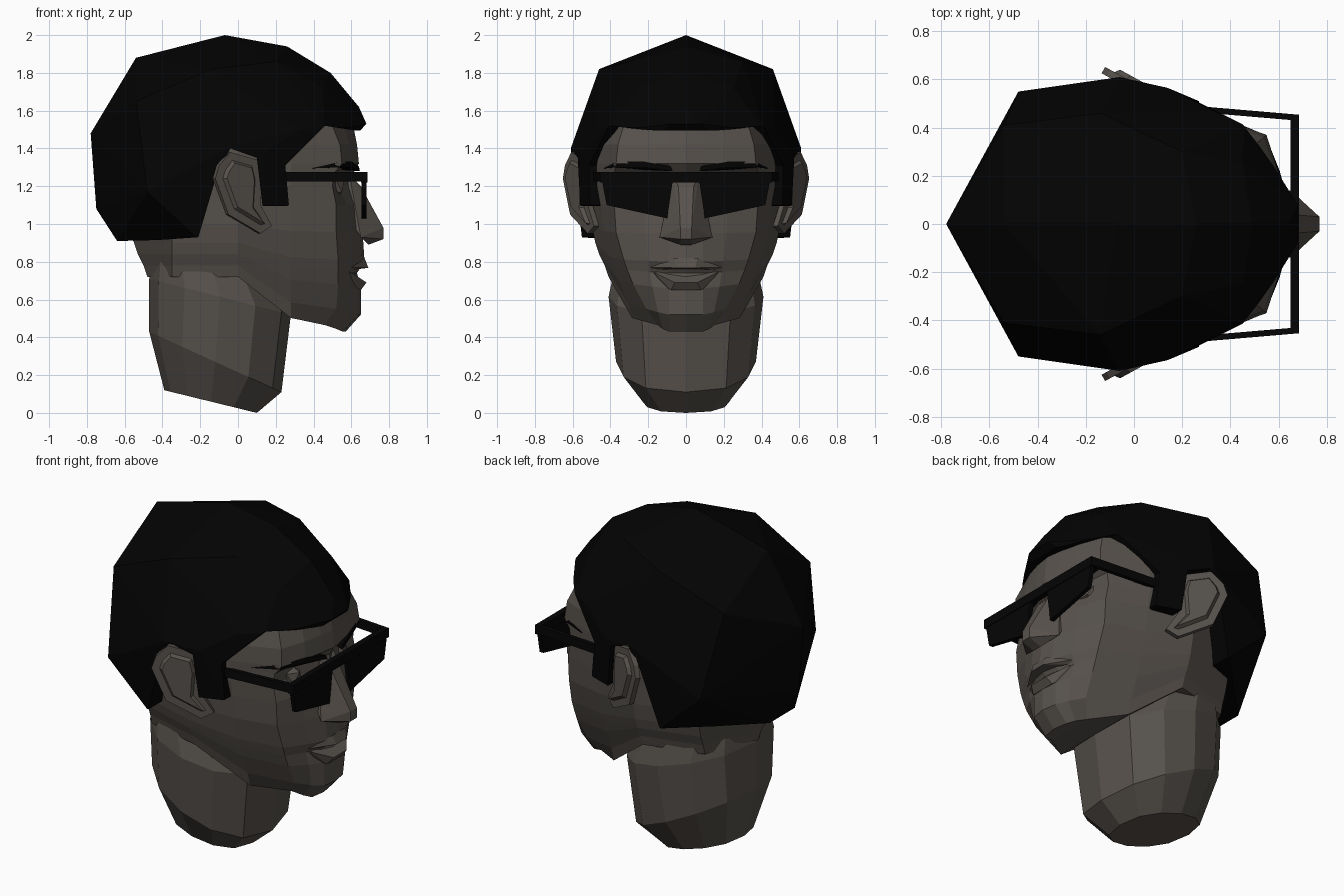
import bpy
import bmesh
from math import cos, sin, pi
from mathutils import Vector

default_cube = bpy.data.objects.get("Cube")
if default_cube:
    bpy.data.objects.remove(default_cube, do_unlink=True)


def make_material(name, colour):
    material = bpy.data.materials.new(name)
    material.use_nodes = True
    material.diffuse_color = (*colour, 1)
    shader = material.node_tree.nodes["Principled BSDF"]
    shader.inputs["Base Color"].default_value = (*colour, 1)
    shader.inputs["Roughness"].default_value = 0.9
    return material


skin = make_material("dark skin", (0.095, 0.083, 0.072))
hair_black = make_material("hair black", (0.001, 0.001, 0.001))
frame_black = make_material("glasses black", (0.0015, 0.0015, 0.0015))


def finish(bm, name, material, mirrored=False):
    """Turn a bmesh into a flat shaded object, optionally mirrored across y."""
    bmesh.ops.recalc_face_normals(bm, faces=bm.faces[:])
    mesh = bpy.data.meshes.new(name)
    bm.to_mesh(mesh)
    bm.free()
    obj = bpy.data.objects.new(name, mesh)
    bpy.context.scene.collection.objects.link(obj)
    if material:
        mesh.materials.append(material)
    if mirrored:
        mirror = obj.modifiers.new("Mirror", 'MIRROR')
        mirror.use_axis = (False, True, False)
        mirror.use_mirror_merge = False
    return obj


def loft(name, rings, material):
    """Skin closed rings that start at the front centre, with strip caps."""
    bm = bmesh.new()
    rows = [[bm.verts.new(point) for point in ring] for ring in rings]
    count = len(rows[0])
    for low, high in zip(rows, rows[1:]):
        for i in range(count):
            j = (i + 1) % count
            bm.faces.new((low[i], low[j], high[j], high[i]))
    for row in (rows[0], rows[-1]):
        for i in range(count // 2):
            corners = [row[i], row[i + 1], row[count - i - 1], row[-i]]
            bm.faces.new(list(dict.fromkeys(corners)))
    return finish(bm, name, material)


def hull(name, points, material, symmetric=False, mirrored=False):
    """Faceted solid around a handful of corner points."""
    bm = bmesh.new()
    for x, y, z in points:
        bm.verts.new((x, y, z))
        if symmetric and y:
            bm.verts.new((x, -y, z))
    result = bmesh.ops.convex_hull(bm, input=bm.verts[:])
    loose = [v for v in result["geom_interior"] if isinstance(v, bmesh.types.BMVert)]
    if loose:
        bmesh.ops.delete(bm, geom=loose, context='VERTS')
    return finish(bm, name, material, mirrored)


def prism(name, outline, offset, material, mirrored=False):
    """Extrude a flat outline by an offset vector."""
    bm = bmesh.new()
    face = bm.faces.new([bm.verts.new(point) for point in outline])
    moved = bmesh.ops.extrude_face_region(bm, geom=[face], use_keep_orig=True)
    verts = [g for g in moved["geom"] if isinstance(g, bmesh.types.BMVert)]
    bmesh.ops.translate(bm, verts=verts, vec=Vector(offset))
    return finish(bm, name, material, mirrored)


# Head: each level is height, rear lift, front x, corner x, corner y, width, back x, dip
levels = [
    (.43, .29, .57, .46, .15, .41, -.48, 0),
    (.52, .26, .65, .52, .21, .43, -.50, 0),
    (.66, .18, .65, .53, .28, .46, -.53, 0),
    (.74, .13, .63, .53, .31, .47, -.54, 0),
    (.80, .10, .67, .53, .33, .48, -.55, 0),
    (.95, .05, .66, .52, .37, .50, -.60, 0),
    (1.1, .02, .64, .52, .38, .51, -.65, .01),
    (1.2, 0, .62, .50, .38, .52, -.67, .04),
    (1.27, 0, .61, .51, .38, .52, -.67, .04),
    (1.32, 0, .64, .55, .37, .52, -.67, 0),
    (1.42, 0, .63, .54, .36, .52, -.67, 0),
    (1.52, 0, .61, .50, .33, .50, -.65, 0),
    (1.7, 0, .45, .35, .25, .38, -.5, 0),
]
lift_share = (0, 0, .05, .12, .25, 1, 1, 1)


def head_ring(z, lift, front, corner_x, corner_y, width, back, dip):
    between = front + (corner_x - front) * 0.45
    half = [(front, 0), (front - .015 - dip * .6, .09),
            (between - dip, .06 + corner_y * .42), (corner_x, corner_y),
            (.28, width * (.9 - lift * .7)), (0, width),
            (-.35, width * .78), (back, 0)]
    left = [(x, y, z + lift * s) for (x, y), s in zip(half, lift_share)]
    right = [(x, -y, h) for x, y, h in left[-2:0:-1]]
    return left + right


loft("head", [head_ring(*level) for level in levels], skin)


# Neck: tilted rounded rings given by their front and back ends
def neck_ring(front, front_z, back, back_z, width):
    ring = []
    for i in range(12):
        angle = i * pi / 6
        along = (1 + cos(angle)) / 2
        across = sin(angle)
        bulge = abs(across) ** 0.8 * (1 if across > 0 else -1)
        ring.append((back + (front - back) * along, width * bulge,
                     back_z + (front_z - back_z) * along))
    return ring


loft("neck", [neck_ring(.10, 0, -.39, .12, .23),
              neck_ring(.23, .11, -.47, .43, .37),
              neck_ring(.28, .52, -.47, .71, .41),
              neck_ring(.15, .8, -.45, .8, .37)], skin)

# Nose, lips and eyes
hull("nose", [(.77, .03, .92), (.77, .03, .98), (.69, .03, .89), (.65, .14, .93),
              (.63, .12, 1.0), (.68, .04, 1.12), (.65, .04, 1.2),
              (.59, .07, 1.26), (.56, .11, 1.08)], skin, symmetric=True)
hull("upper_lip", [(.69, .05, .768), (.67, .06, .82), (.6, .19, .77),
                   (.58, .18, .755), (.59, 0, .755)], skin, symmetric=True)
hull("lower_lip", [(.68, .06, .69), (.65, .08, .65), (.6, .17, .745),
                   (.56, .16, .7), (.6, 0, .745)], skin, symmetric=True)
bm = bmesh.new()
bmesh.ops.create_icosphere(bm, subdivisions=1, radius=.07)
bmesh.ops.translate(bm, verts=bm.verts[:], vec=(.50, .22, 1.2))
finish(bm, "eyes", skin, mirrored=True)

# Eyebrows wrapping towards the temples
hull("eyebrows", [(.645, .07, 1.28), (.64, .08, 1.305), (.603, .22, 1.33),
                  (.605, .22, 1.3), (.545, .37, 1.33), (.545, .37, 1.3),
                  (.39, .435, 1.295), (.5, .1, 1.3)], hair_black, mirrored=True)

# Ears: flared plates with a sunken inner bowl
bm = bmesh.new()
ear_outline = [(-.04, 1.38), (-.1, 1.31), (-.12, 1.24), (-.05, 1.05), (.12, .95),
               (.18, .99), (.12, 1.1), (.13, 1.24), (.1, 1.34)]
face = bm.faces.new([bm.verts.new((x, .52 + (.12 - x) * .55, z))
                     for x, z in ear_outline])
face.normal_update()
if face.normal.y < 0:
    face.normal_flip()
outward = face.normal.copy()
moved = bmesh.ops.extrude_face_region(bm, geom=[face], use_keep_orig=True)
inner = next(g for g in moved["geom"] if isinstance(g, bmesh.types.BMFace))
bmesh.ops.translate(bm, verts=inner.verts[:], vec=outward * -.03)
bmesh.ops.inset_individual(bm, faces=[face], thickness=.045)
bmesh.ops.inset_individual(bm, faces=[face], thickness=.015, depth=-.02)
finish(bm, "ears", skin, mirrored=True)

# Hair: faceted dome trimmed to the hairline
hair = hull("hair", [
    (-.07, 0, 2), (-.54, 0, 1.88), (.26, 0, 1.94), (.49, 0, 1.8), (.64, 0, 1.62),
    (.68, .08, 1.53), (.63, .1, 1.5), (.58, .24, 1.51), (.46, .41, 1.51),
    (-.78, 0, 1.48), (-.75, 0, 1.08), (-.64, .12, .91),
    (-.21, .55, .92), (-.48, .55, 1.17), (-.54, .41, 1.65), (-.14, .46, 1.82),
    (.2, .3, 1.86), (.45, .25, 1.72), (-.06, .61, 1.4), (.14, .565, 1.38),
    (.33, .47, 1.5), (.13, .56, 1.1), (.27, .51, 1.1)], hair_black, symmetric=True)
hairline = [(-1, 2.2), (1, 2.2), (1, 1.49), (.62, 1.495), (.46, 1.52), (.25, 1.31),
            (.27, 1.095), (.13, 1.095), (.1, 1.35), (-.04, 1.4), (-.11, 1.27),
            (-.21, .93), (-.64, .9), (-1, .8)]
cutter = prism("hairline_cutter", [(x, -1, z) for x, z in hairline], (0, 2, 0), None)
cutter.hide_render = True
cutter.hide_viewport = True
trim = hair.modifiers.new("Hairline", 'BOOLEAN')
trim.operation = 'INTERSECT'
trim.solver = 'EXACT'
trim.object = cutter

# Glasses: brow bar, dark lenses and side arms
prism("glasses_bar", [(.65, -.455, 1.22), (.65, .455, 1.22), (.65, .455, 1.275),
                      (.65, -.455, 1.275)], (.035, 0, 0), frame_black)
prism("lenses", [(.655, .07, 1.23), (.655, .1, 1.03), (.655, .42, 1.1),
                 (.655, .445, 1.23)], (.025, 0, 0), frame_black, mirrored=True)
prism("glasses_arms", [(.67, .43, 1.225), (.67, .455, 1.225), (.2, .495, 1.225),
                       (.2, .47, 1.225)], (0, 0, .05), frame_black, mirrored=True)
